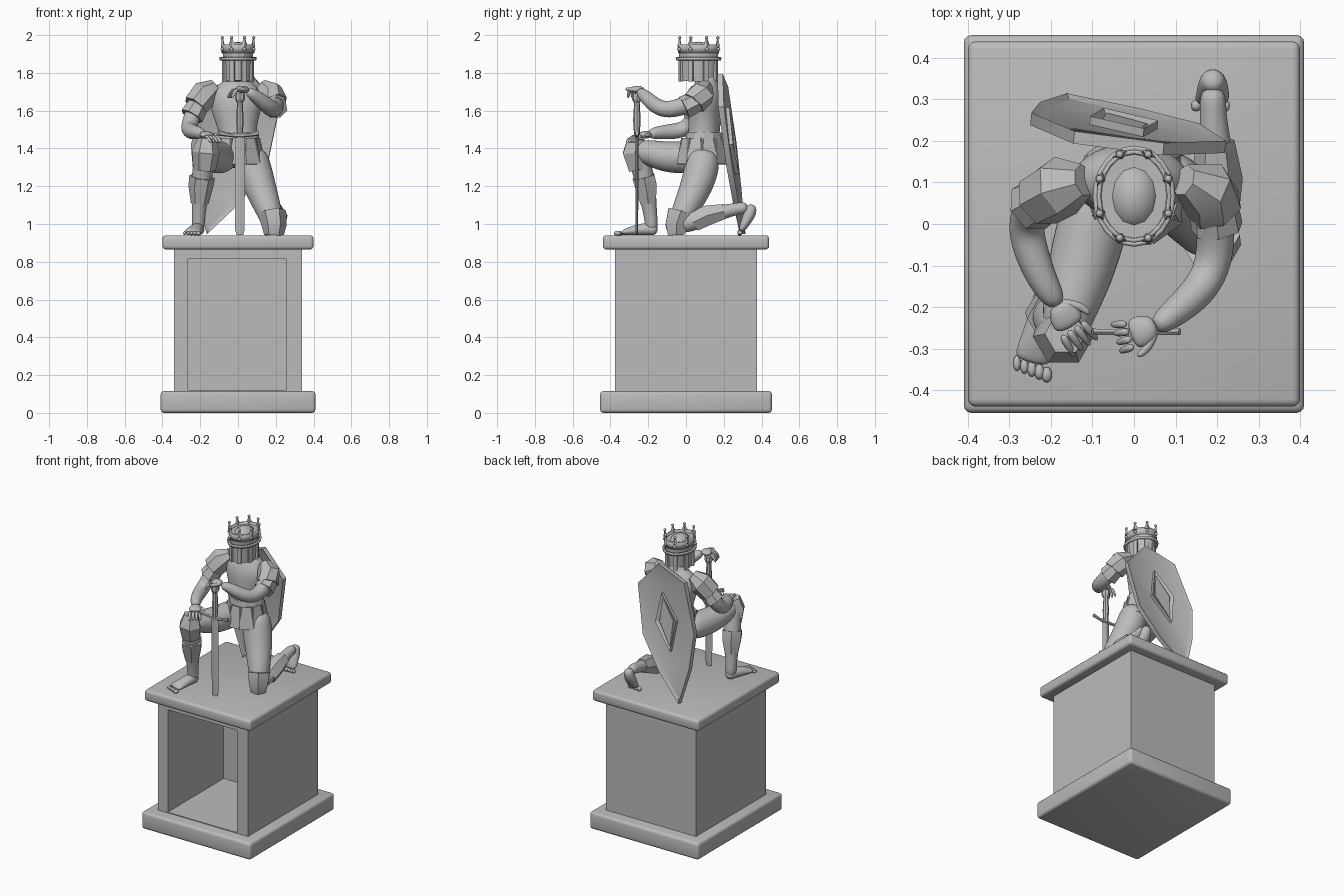
import bpy, bmesh, math
from mathutils import Vector, Matrix

if "Cube" in bpy.data.objects:
    bpy.data.objects.remove(bpy.data.objects["Cube"], do_unlink=True)

stone = bpy.data.materials.new("grey_stone")
stone.use_nodes = True
stone.diffuse_color = (0.5, 0.5, 0.5, 1)
stone.node_tree.nodes["Principled BSDF"].inputs["Base Color"].default_value = (0.5, 0.5, 0.5, 1)


def finish(name, bm, angle=40, subdiv=0):
    bmesh.ops.recalc_face_normals(bm, faces=bm.faces)
    mesh = bpy.data.meshes.new(name)
    bm.to_mesh(mesh)
    bm.free()
    mesh.materials.append(stone)
    ob = bpy.data.objects.new(name, mesh)
    bpy.context.collection.objects.link(ob)
    if subdiv:
        mod = ob.modifiers.new("smooth", 'SUBSURF')
        mod.levels = mod.render_levels = subdiv
    bpy.ops.object.select_all(action='DESELECT')
    ob.select_set(True)
    bpy.context.view_layer.objects.active = ob
    if angle:
        bpy.ops.object.shade_smooth_by_angle(angle=math.radians(angle))
    return ob


def loft(name, pts, sides=10, ref=(1, 0, 0), organic=True, cap=True):
    """Sweep elliptical sections (x, y, z, width[, depth]) along a path."""
    bm = bmesh.new()
    pos = [Vector(p[:3]) for p in pts]
    rings = []
    for i, p in enumerate(pts):
        t = (pos[min(i + 1, len(pts) - 1)] - pos[max(i - 1, 0)]).normalized()
        u = Vector(ref)
        u = (u - t * u.dot(t)).normalized()
        v = t.cross(u)
        turns = [2 * math.pi * k / sides for k in range(sides)]
        rings.append([bm.verts.new(pos[i] + u * p[3] * math.cos(a) + v * p[-1] * math.sin(a)) for a in turns])
    for lo, hi in zip(rings, rings[1:]):
        for k in range(sides):
            j = (k + 1) % sides
            bm.faces.new((lo[k], lo[j], hi[j], hi[k]))
    if cap:
        bm.faces.new(rings[0])
        bm.faces.new(rings[-1])
    return finish(name, bm, 180 if organic else 25, 2 if organic else 0)


def box(name, lo, hi, bevel=0.0, matrix=None):
    bm = bmesh.new()
    lo, hi = Vector(lo), Vector(hi)
    bmesh.ops.create_cube(bm, size=1, matrix=Matrix.Translation((lo + hi) / 2) @ Matrix.Diagonal((*(hi - lo), 1)))
    if bevel:
        bmesh.ops.bevel(bm, geom=bm.edges[:], offset=bevel, segments=3, profile=0.5, affect='EDGES')
    if matrix:
        bm.transform(matrix)
    return finish(name, bm)


def ball(name, centre, size):
    bm = bmesh.new()
    bmesh.ops.create_uvsphere(bm, u_segments=12, v_segments=8, radius=1,
                              matrix=Matrix.Translation(centre) @ Matrix.Diagonal((*size, 1)))
    return finish(name, bm, 80)


# Pedestal with a niche in its front
box("pedestal_base", (-0.41, -0.455, 0), (0.41, 0.455, 0.115), 0.018)
box("pedestal_top", (-0.4, -0.44, 0.865), (0.4, 0.44, 0.94), 0.018)
bm = bmesh.new()
bmesh.ops.create_cube(bm, size=1, matrix=Matrix.Translation((0, 0, 0.49)) @ Matrix.Diagonal((0.675, 0.75, 0.75, 1)))
front = min(bm.faces, key=lambda f: f.calc_center_median().y)
bmesh.ops.inset_individual(bm, faces=[front], thickness=0.05)
for v in front.verts:
    v.co.x = 0.255 if v.co.x > 0 else -0.265
    v.co.z = 0.815 if v.co.z > 0.5 else 0.12
front = bmesh.ops.extrude_discrete_faces(bm, faces=[front])["faces"][0]
bmesh.ops.translate(bm, verts=front.verts, vec=(0, 0.6, 0))
finish("pedestal_body", bm)

# Torso and neck
loft("torso", [(0, .09, 1.29, .09, .08), (0, .085, 1.39, .115, .1), (0, .095, 1.48, .097, .083),
               (-.01, .1, 1.58, .13, .093), (-.01, .105, 1.66, .155, .095), (0, .11, 1.72, .13, .075),
               (0, .105, 1.76, .06, .058), (0, .09, 1.82, .05, .055)], 12)

# Belt and skirt of hanging plates
loft("belt", [(0, .095, 1.44, .115, .1), (0, .095, 1.485, .108, .095)], 12, organic=False)
for i in range(10):
    a = 2 * math.pi * (i + .5) / 10
    m = (Matrix.Translation((.118 * math.cos(a), .085 + .115 * math.sin(a), 1.385))
         @ Matrix.Rotation(a, 4, 'Z') @ Matrix.Rotation(-.2, 4, 'Y'))
    box(f"skirt_plate_{i}", (-.006, -.042, -.07), (.006, .042, .07), matrix=m)

# Arms
loft("right_arm", [(-.13, .11, 1.68, .05), (-.2, .08, 1.65, .057), (-.24, .05, 1.58, .05), (-.262, .01, 1.51, .046),
                   (-.255, -.05, 1.49, .046), (-.22, -.14, 1.485, .038), (-.18, -.2, 1.475, .027)], ref=(0, 0, 1))
loft("left_arm", [(.13, .11, 1.68, .05), (.185, .07, 1.66, .057), (.2, -.02, 1.62, .05), (.19, -.11, 1.6, .047),
                  (.15, -.17, 1.63, .045), (.09, -.22, 1.68, .036), (.05, -.25, 1.705, .025)], ref=(0, 0, 1))


def hand(side, wrist, knuckle, tip, spread):
    """Palm plus four fingers and a thumb, fanned along spread."""
    w, k, t, s = map(Vector, (wrist, knuckle, tip, spread))
    loft(side + "_palm", [(*w, .026, .02), (*((w + k) / 2), .042, .022), (*k, .04, .016)], ref=s)
    for i in range(4):
        off = s * (i - 1.5) * .019
        mid = (k + t) / 2 + off * 1.1 + Vector((0, 0, .008))
        loft(f"{side}_finger_{i}", [(*(k + off), .012), (*mid, .011), (*(t + off * 1.2), .008)], 6, ref=s)
    loft(side + "_thumb", [(*w, .014), (*((w + k) / 2 + s * .045), .013), (*(k + s * .055), .009)], 6, ref=(0, 0, 1))


hand("right", (-.185, -.19, 1.475), (-.15, -.25, 1.468), (-.115, -.3, 1.43), (.82, .57, 0))
hand("left", (.055, -.245, 1.71), (-.01, -.268, 1.715), (-.045, -.275, 1.665), (.3, -.95, 0))

# Shoulder plates in two overlapping layers
loft("right_shoulder_plate", [(-.12, .105, 1.73, .04), (-.175, .09, 1.69, .075), (-.225, .06, 1.625, .07)],
     7, (0, 1, 0), False)
loft("right_upper_arm_plate", [(-.2, .07, 1.645, .055), (-.245, .045, 1.57, .065)], 7, (0, 1, 0), False)
loft("left_shoulder_plate", [(.12, .105, 1.73, .04), (.172, .085, 1.69, .072), (.195, .04, 1.64, .07)],
     7, (0, 0, 1), False)
loft("left_upper_arm_plate", [(.19, .06, 1.65, .058), (.2, -.01, 1.615, .064)], 7, (0, 0, 1), False)

# Right leg, planted in front
loft("right_thigh", [(-.065, .11, 1.36, .085), (-.1, 0, 1.35, .092), (-.13, -.12, 1.355, .086),
                     (-.16, -.22, 1.385, .068), (-.17, -.285, 1.39, .05)])
loft("right_shin", [(-.17, -.25, 1.41, .06), (-.18, -.245, 1.33, .058), (-.195, -.215, 1.22, .058),
                    (-.205, -.195, 1.1, .042), (-.21, -.185, 1.02, .036), (-.21, -.18, .96, .036)])
loft("right_foot", [(-.2, -.15, .965, .026, .026), (-.21, -.19, .975, .036, .036), (-.225, -.25, .97, .04, .032),
                    (-.24, -.31, .96, .047, .021), (-.247, -.335, .955, .044, .014)])
loft("right_greave", [(-.203, -.2, 1.11, .047), (-.197, -.212, 1.2, .066), (-.19, -.225, 1.25, .068)],
     6, organic=False)
loft("right_knee_guard", [(-.178, -.25, 1.29, .06), (-.17, -.27, 1.38, .074), (-.165, -.265, 1.45, .05)],
     6, organic=False)

# Left leg, kneeling
loft("left_thigh", [(.065, .1, 1.4, .085), (.085, .085, 1.29, .1), (.125, .045, 1.17, .088),
                    (.165, -.01, 1.07, .072), (.19, -.045, .98, .055)])
loft("left_shin", [(.19, -.05, .99, .048), (.195, .03, 1.01, .053), (.2, .11, 1.045, .053),
                   (.195, .2, 1.065, .04), (.19, .27, 1.08, .033), (.19, .33, 1.09, .034)], ref=(1, 0, 0))
loft("left_foot", [(.19, .35, 1.105, .026, .026), (.19, .342, 1.06, .037, .037), (.19, .31, 1.0, .043, .026),
                   (.185, .29, .96, .044, .016)])
loft("left_greave", [(.196, .04, 1.01, .058), (.2, .11, 1.045, .062), (.196, .2, 1.066, .046)], 6, organic=False)
loft("left_knee_guard", [(.19, -.05, .943, .052), (.192, -.052, .99, .066), (.18, -.03, 1.06, .076)],
     6, organic=False)
for i in range(5):
    size = .009 + .001 * i
    ball(f"right_toe_{i}", (-.282 + .018 * i, -.335 - .007 * i, .951), (size, .019, size))
    ball(f"left_toe_{i}", (.222 - .018 * i, .285, .954), (size, .014, size + .002))

# Helmet with vertical bars, and a crown
HY = .067
loft("helmet", [(0, HY - .005, 1.755, .073, .096), (0, HY, 1.87, .078, .102), (0, HY, 1.935, .084, .106)],
     16, organic=False)
ball("helmet_dome", (0, HY, 1.9), (.064, .085, .065))
for name, z, h in (("crown_band", 1.905, .045), ("brow_band", 1.868, .016)):
    band = loft(name, [(0, HY, z, .086, .108), (0, HY, z + h, .09, .112)], 24, organic=False, cap=False)
    band.modifiers.new("thickness", 'SOLIDIFY').thickness = .01
for i in range(8):
    a = 2 * math.pi * (i + .5) / 8
    c, s = math.cos(a), math.sin(a)
    x, y = .087 * c, HY + .109 * s
    loft(f"crown_point_{i}", [(x, y, 1.94, .021, .012), (x * 1.03, y, 1.983, .003)], 4, (-s, c, 0), False)
    ball(f"crown_bead_{i}", (x * 1.03, y, 1.986), (.009, .009, .009))
    ball(f"crown_stud_{i}", (x * 1.03, HY + .113 * s, 1.925), (.01, .01, .01))
    m = Matrix.Translation((.078 * c, HY - .002 + .101 * s, 1.815)) @ Matrix.Rotation(a, 4, 'Z')
    box(f"helmet_bar_{i}", (-.007, -.013, -.06), (.007, .013, .06), matrix=m)

# Sword resting point down
SX, SY = .01, -.26
loft("sword_blade", [(SX, SY, .942, .018, .004), (SX, SY, .97, .025, .007), (SX, SY, 1.47, .027, .008)],
     4, organic=False)
loft("sword_guard", [(-.1, SY, 1.482, .015, .009), (-.05, SY, 1.472, .01, .008), (SX, SY, 1.47, .015, .014),
                     (.06, SY, 1.472, .01, .008), (.11, SY, 1.482, .015, .009)], 6, (0, 0, 1), False)
loft("sword_grip", [(SX, SY, 1.47, .015), (SX, SY, 1.55, .02), (SX, SY, 1.64, .015), (SX, SY, 1.66, .026),
                    (SX, SY, 1.69, .026)], 8, organic=False)

# Kite shield leaning on the back
up = Vector((.265, -.135, .955)).normalized()
across = Vector((.96, -.06, -.275))
across = (across - up * across.dot(up)).normalized()
out = up.cross(across)
frame = Matrix((across, up, out)).transposed().to_4x4()
frame.translation = (-.165, .285, .945)


def plate(name, outline, start, thick, rim, dish):
    """Mirrored outline, thickened, with a sunken panel on both faces."""
    pts = outline + [(-x, y) for x, y in reversed(outline) if x]
    bm = bmesh.new()
    face = bm.faces.new([bm.verts.new((x, y, start)) for x, y in pts])
    ext = bmesh.ops.extrude_face_region(bm, geom=[face])["geom"]
    bmesh.ops.translate(bm, verts=[g for g in ext if isinstance(g, bmesh.types.BMVert)], vec=(0, 0, thick))
    bmesh.ops.recalc_face_normals(bm, faces=bm.faces)
    sides = [f for f in bm.faces if len(f.verts) == len(pts) and abs(f.normal.z) > .9]
    bmesh.ops.inset_individual(bm, faces=sides, thickness=rim, depth=-dish)
    bm.transform(frame)
    finish(name, bm, 25)


plate("shield", [(0, 0), (.125, .21), (.21, .44), (.19, .76), (0, .885)], 0, .03, .028, .01)
plate("shield_boss", [(0, .33), (.085, .52), (0, .7)], .018, .022, .03, .014)
